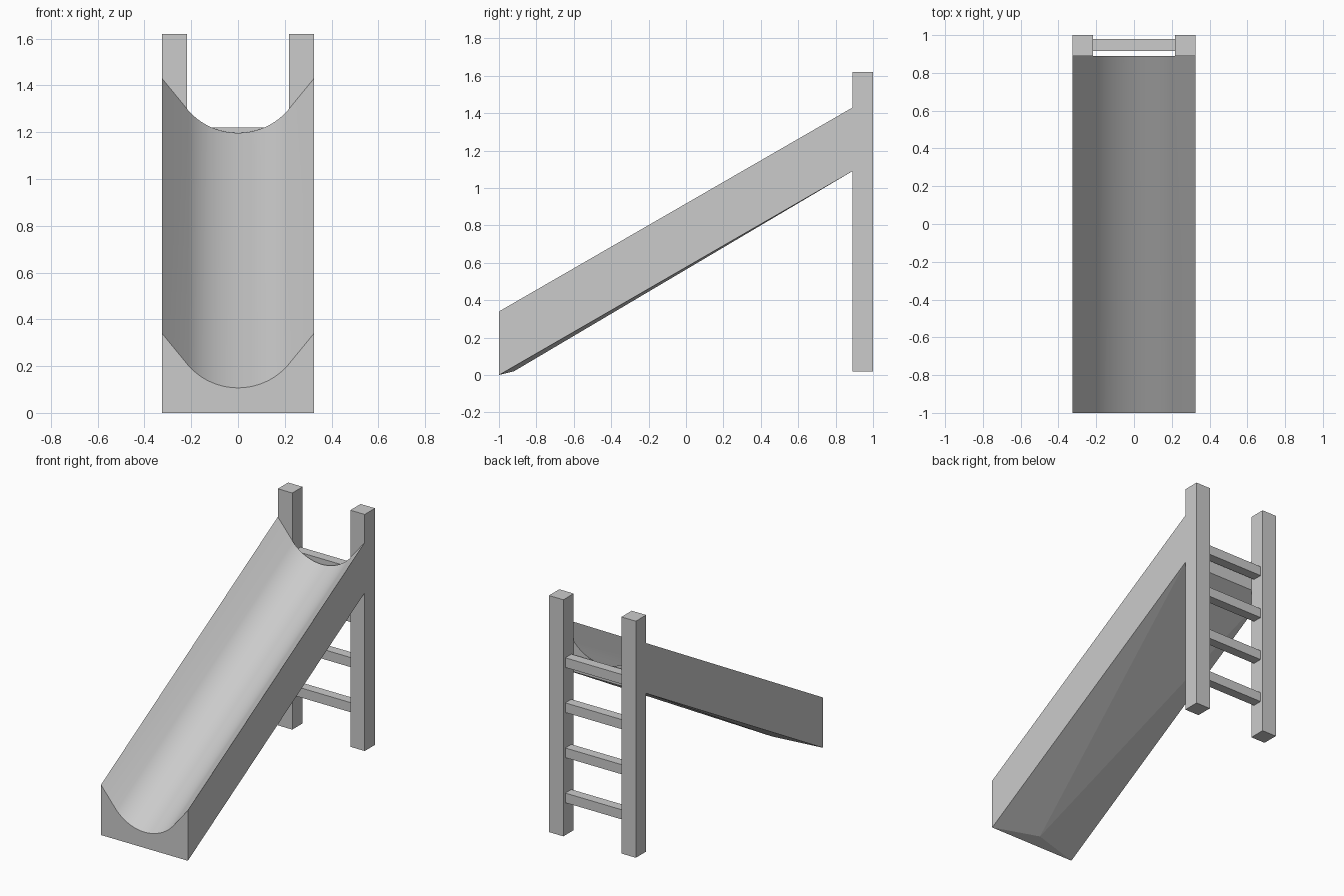
import bpy, bmesh, math

cube = bpy.data.objects.get("Cube")
if cube:
    bpy.data.objects.remove(cube, do_unlink=True)

grey = bpy.data.materials.new("plain_grey")
grey.use_nodes = True
colour = (0.6, 0.6, 0.6, 1)
grey.diffuse_color = colour
grey.node_tree.nodes["Principled BSDF"].inputs["Base Color"].default_value = colour

HALF = 0.325            # half width of the slide and ladder
FRONT, BACK = -1.0, 0.89
RISE = 1.09             # height gained from front to back


def add_object(name, bm):
    bmesh.ops.recalc_face_normals(bm, faces=bm.faces)
    mesh = bpy.data.meshes.new(name)
    bm.to_mesh(mesh)
    bm.free()
    mesh.materials.append(grey)
    obj = bpy.data.objects.new(name, mesh)
    bpy.context.collection.objects.link(obj)
    return obj


def add_box(name, low, high):
    bm = bmesh.new()
    bmesh.ops.create_cube(bm, size=1)
    for v in bm.verts:
        v.co = [(a + b) / 2 + c * (b - a) for a, b, c in zip(low, high, v.co)]
    return add_object(name, bm)


# Slide: a trough section swept up the slope, with vertical ends
radius, arc_x, steps = 0.284, 0.21, 20
sweep = math.asin(arc_x / radius)
profile = [(-HALF, 0.34)]
for i in range(steps + 1):
    a = sweep * (2 * i / steps - 1)
    profile.append((radius * math.sin(a), 0.107 + radius * (1 - math.cos(a))))
profile += [(HALF, 0.34), (HALF, 0), (-HALF, 0)]

bm = bmesh.new()
front = [bm.verts.new((x, FRONT, z)) for x, z in profile]
back = [bm.verts.new((x, BACK, z + RISE)) for x, z in profile]
bm.faces.new(front)
bm.faces.new(back)
count = len(profile)
for i in range(count):
    j = (i + 1) % count
    if i != count - 2:
        bm.faces.new((front[i], front[j], back[j], back[i]))
# Underside with a shallow keel near the foot
keel = bm.verts.new((0, -0.92, 0.02))
rim = [front[-2], front[-1], back[-1], back[-2]]
for i in range(4):
    bm.faces.new((rim[i], rim[(i + 1) % 4], keel))
slide = add_object("slide", bm)

# Smooth only the trough, keeping all other faces flat
for face in slide.data.polygons:
    face.use_smooth = face.normal.z > 0.3 and len(face.vertices) == 4
bpy.context.view_layer.objects.active = slide
for edge in slide.data.edges:
    xs = [slide.data.vertices[v].co.x for v in edge.vertices]
    edge.use_edge_sharp = all(abs(x) > HALF - 0.01 for x in xs)

# Ladder posts
for side, low_x, high_x in (("right", -HALF, -0.217), ("left", 0.217, HALF)):
    add_box(side + "_ladder_post", (low_x, BACK, 0.02), (high_x, 1, 1.62))

# Ladder rungs
for i in range(4):
    top = 1.22 - 0.305 * i
    add_box(f"ladder_rung_{i + 1}", (-0.217, 0.915, top - 0.065), (0.217, 0.98, top))
